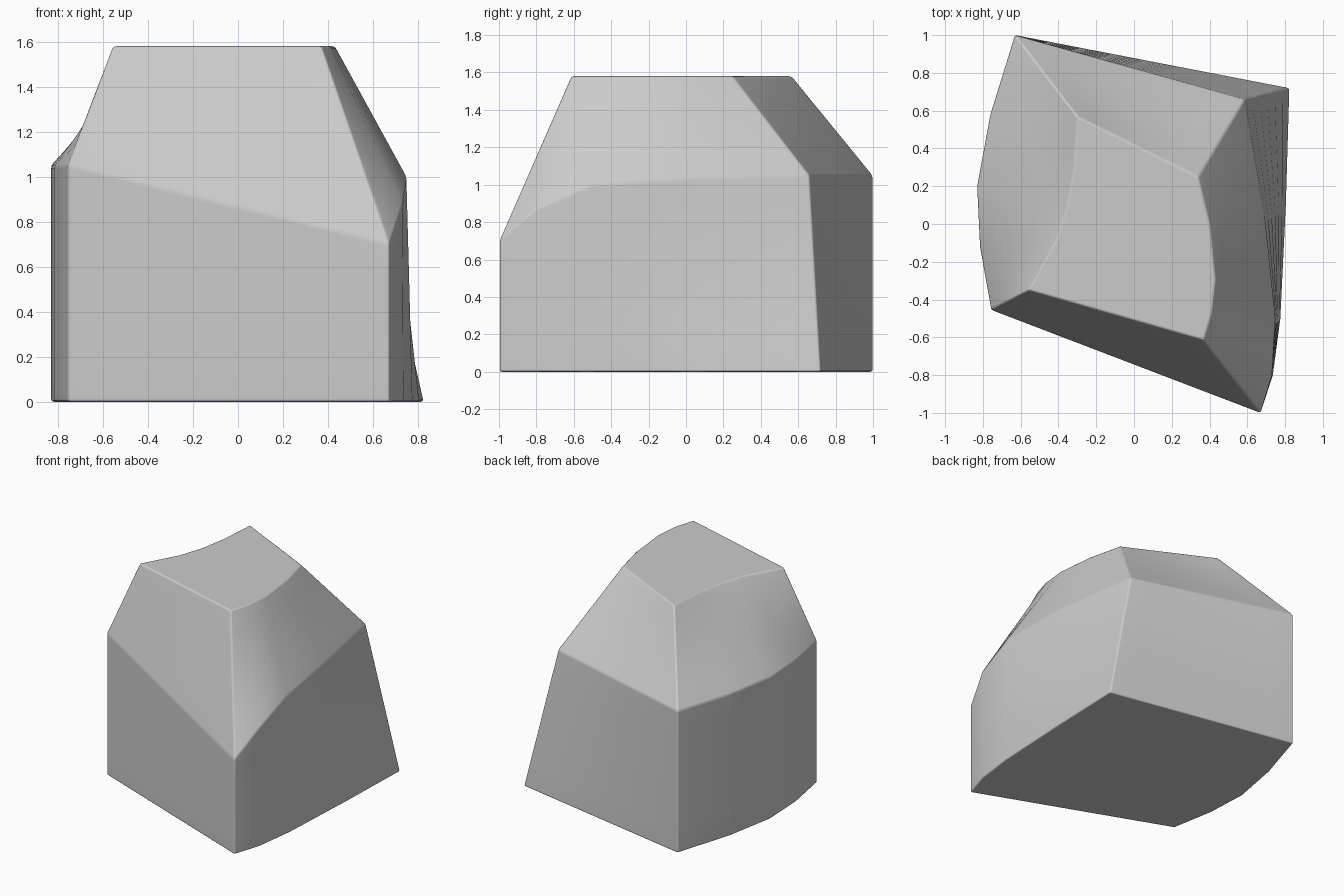
import bpy, bmesh
from mathutils import Vector

if "Cube" in bpy.data.objects:
    bpy.data.objects.remove(bpy.data.objects["Cube"])

SIDE_STEPS = 8   # columns across each straight side
ROW_STEPS = 6    # rows between two outline rings


def ring(right, left):
    """Closed outline: curved right side, straight back, curved left side, straight front."""
    right, left = [Vector(p) for p in right], [Vector(p) for p in left]
    fill = lambda a, b: [a.lerp(b, i / SIDE_STEPS) for i in range(1, SIDE_STEPS)]
    return right + fill(right[-1], left[0]) + left + fill(left[-1], right[0])


# Outlines, counter-clockwise from the front right corner
left_wall = [(-0.63, 1.0), (-0.76, 0.58), (-0.83, 0.2), (-0.815, -0.12), (-0.755, -0.455)]
base = ring([(0.67, -1, 0), (0.735, -0.8, 0), (0.775, -0.5, 0), (0.805, 0.1, 0), (0.825, 0.72, 0)],
            [(x, y, 0) for x, y in left_wall])
shoulder = ring([(0.67, -1, 0.70), (0.73, -0.8, 0.87), (0.748, -0.5, 1.0),
                 (0.69, 0.05, 1.035), (0.585, 0.66, 1.05)],
                [(x, y, 1.05) for x, y in left_wall])
crown = ring([(0.37, -0.615, 1.58), (0.412, -0.47, 1.58), (0.43, -0.29, 1.58),
              (0.40, 0.0, 1.58), (0.34, 0.25, 1.58)],
             [(-0.30, 0.57, 1.58), (-0.32, 0.29, 1.58), (-0.355, 0.09, 1.58),
              (-0.415, -0.09, 1.58), (-0.56, -0.35, 1.58)])

# Ruled walls through the three rings
bm = bmesh.new()
rows = []
for low, high in ((base, shoulder), (shoulder, crown)):
    for r in range(ROW_STEPS):
        rows.append([bm.verts.new(a.lerp(b, r / ROW_STEPS)) for a, b in zip(low, high)])
rows.append([bm.verts.new(p) for p in crown])
n = len(base)
for lo, hi in zip(rows, rows[1:]):
    for i in range(n):
        j = (i + 1) % n
        bm.faces.new((lo[i], lo[j], hi[j], hi[i]))
bm.faces.new(rows[0][::-1])
bm.faces.new(rows[-1])

# Mark the rings and the four corner edges for a fine rounding
weight = bm.edges.layers.float.new("bevel_weight_edge")
for k in (0, ROW_STEPS, 2 * ROW_STEPS):
    for i in range(n):
        bm.edges.get((rows[k][i], rows[k][(i + 1) % n]))[weight] = 1
corners = (0, 4, 4 + SIDE_STEPS, 8 + SIDE_STEPS)
for lo, hi in zip(rows, rows[1:]):
    for c in corners:
        bm.edges.get((lo[c], hi[c]))[weight] = 1

mesh = bpy.data.meshes.new("tapered_block")
bm.to_mesh(mesh)
bm.free()
mesh.shade_smooth()
block = bpy.data.objects.new("tapered_block", mesh)
bpy.context.collection.objects.link(block)

bevel = block.modifiers.new("edge_rounding", 'BEVEL')
bevel.limit_method = 'WEIGHT'
bevel.width = 0.012
bevel.segments = 2
block.modifiers.new("clean_shading", 'WEIGHTED_NORMAL')
